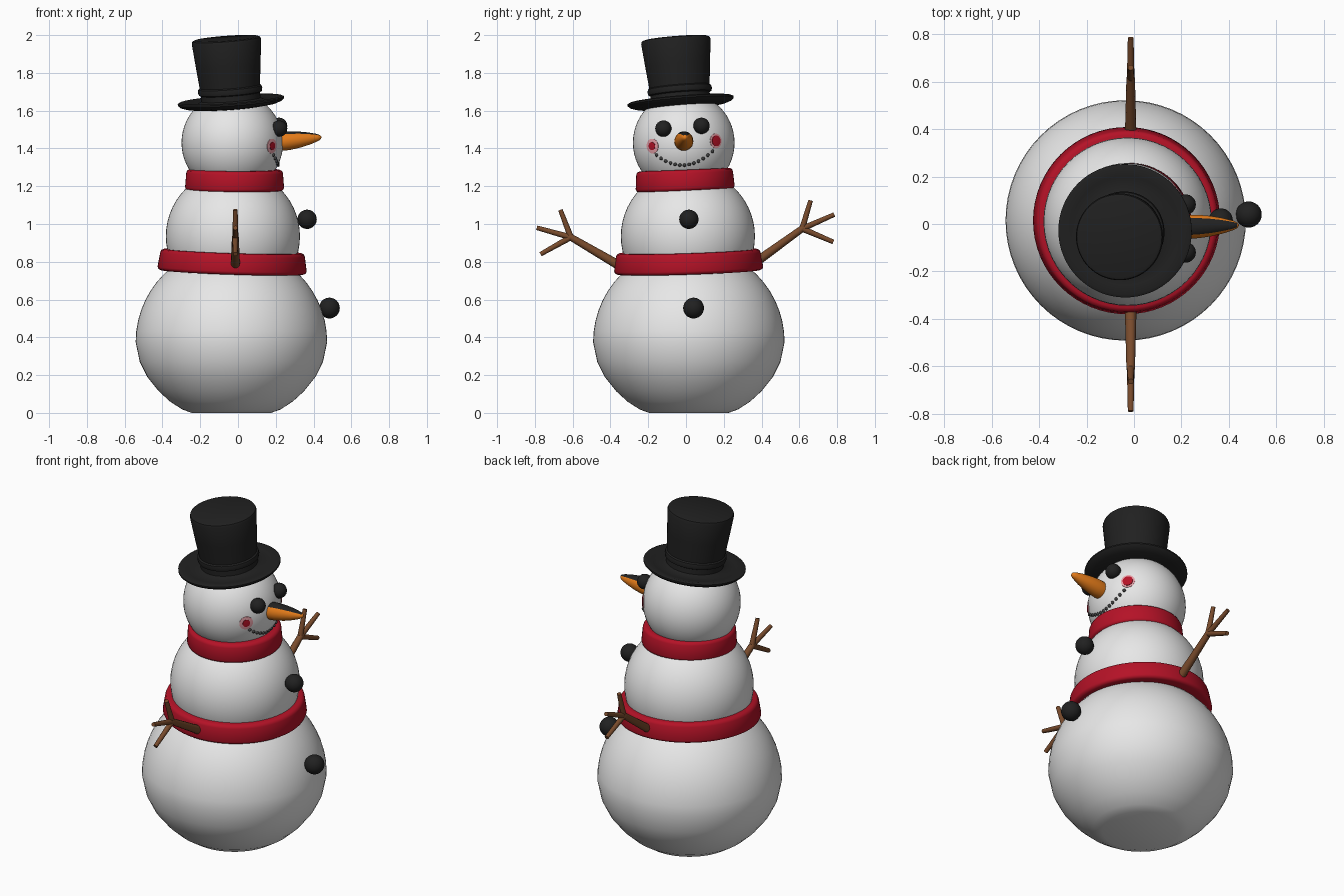
import bpy, bmesh, math
from mathutils import Vector, Matrix

if "Cube" in bpy.data.objects:
    bpy.data.objects.remove(bpy.data.objects["Cube"])


def mat(name, rgb):
    m = bpy.data.materials.new(name)
    m.diffuse_color = (*rgb, 1)
    m.use_nodes = True
    m.node_tree.nodes["Principled BSDF"].inputs["Base Color"].default_value = m.diffuse_color
    return m


WHITE = mat("snow white", (0.80, 0.80, 0.80))
BLACK = mat("coal black", (0.015, 0.015, 0.015))
RED = mat("scarf red", (0.46, 0.006, 0.02))
ORANGE = mat("carrot orange", (0.78, 0.20, 0.01))
BROWN = mat("twig brown", (0.19, 0.07, 0.025))
PINK = mat("cheek pink", (0.85, 0.38, 0.42))
GREY = mat("pebble grey", (0.05, 0.05, 0.05))
UP = Vector((0, 0, 1))


def finish(name, bm, material, angle=40):
    bmesh.ops.recalc_face_normals(bm, faces=bm.faces)
    me = bpy.data.meshes.new(name)
    bm.to_mesh(me)
    bm.free()
    ob = bpy.data.objects.new(name, me)
    bpy.context.collection.objects.link(ob)
    me.materials.append(material)
    bpy.ops.object.select_all(action='DESELECT')
    bpy.context.view_layer.objects.active = ob
    ob.select_set(True)
    bpy.ops.object.shade_smooth_by_angle(angle=math.radians(angle))
    return ob


def placed(loc, axis):
    return Matrix.Translation(loc) @ UP.rotation_difference(Vector(axis)).to_matrix().to_4x4()


def lathe(name, profile, loc, axis, material, closed=False, n=64, angle=40):
    """Revolve (radius, height) points around the given axis."""
    bm = bmesh.new()
    rings = []
    for r, z in profile:
        if r < 1e-5:
            rings.append([bm.verts.new((0, 0, z))] * n)
        else:
            rings.append([bm.verts.new((r * math.cos(t), r * math.sin(t), z))
                          for t in (2 * math.pi * i / n for i in range(n))])
    pairs = list(zip(rings, rings[1:]))
    if closed:
        pairs.append((rings[-1], rings[0]))
    for a, b in pairs:
        for i in range(n):
            j = (i + 1) % n
            vs = list(dict.fromkeys((a[i], a[j], b[j], b[i])))
            if len(vs) > 2:
                bm.faces.new(vs)
    bm.transform(placed(loc, axis))
    return finish(name, bm, material, angle)


def ball(name, loc, r, material, seg=32):
    bm = bmesh.new()
    bmesh.ops.create_uvsphere(bm, u_segments=seg, v_segments=seg // 2, radius=r)
    bm.transform(Matrix.Translation(loc))
    return finish(name, bm, material)


# Snow body: flattened base, chest and head
base = [(0, 0), (0.21, 0), (0.26, 0.018), (0.325, 0.06), (0.385, 0.115),
        (0.445, 0.19), (0.485, 0.27), (0.507, 0.375)]
base += [(0.507 * math.cos(t), 0.375 + 0.507 * math.sin(t))
         for t in (math.pi / 2 * i / 14 for i in range(1, 14))] + [(0, 0.882)]
lathe("lower_body", base, (-0.035, 0.015, 0), UP, WHITE)
ball("middle_body", (-0.027, 0.01, 0.935), 0.355, WHITE, 56)
HEAD, HR = Vector((-0.03, -0.012, 1.43)), 0.269
ball("head", HEAD, HR, WHITE, 56)


# Two tilted scarf bands
def band(name, loc, axis, ri, ro, h, flare):
    k = 0.018
    prof = [(ri, -h), (ro + flare - k, -h), (ro + flare - 0.005, -h + 0.006), (ro + flare, -h + k),
            (ro, h - k), (ro - 0.005, h - 0.006), (ro - k, h), (ri, h)]
    lathe(name, prof, loc, axis, RED, closed=True, angle=60)


band("waist_scarf", (-0.03, 0.013, 0.80), (0.033, -0.033, 1), 0.325, 0.383, 0.056, 0.012)
band("neck_scarf", (-0.018, -0.006, 1.232), (0.006, -0.04, 1), 0.21, 0.256, 0.056, 0.006)

# Top hat: dished brim, crown with rolled band
hat = [(0, -0.028), (0.16, -0.028), (0.24, -0.018), (0.27, -0.008), (0.282, 0.004),
       (0.282, 0.012), (0.27, 0.018), (0.23, 0.010), (0.175, 0.006), (0.158, 0.016),
       (0.157, 0.045), (0.167, 0.050), (0.171, 0.065), (0.168, 0.080), (0.160, 0.086),
       (0.172, 0.2), (0.184, 0.325), (0.180, 0.337), (0.168, 0.342), (0, 0.342)]
lathe("top_hat", hat, (-0.037, -0.028, 1.643), (-0.075, -0.08, 1), BLACK)

# Carrot nose, dark along the upper side
carrot = [(0, 0), (0.046, 0), (0.05, 0.05), (0.049, 0.08), (0.043, 0.13), (0.033, 0.18),
          (0.02, 0.225), (0.012, 0.242), (0, 0.25)]
nose = lathe("carrot_nose", carrot, (0.195, -0.013, 1.433), (0.25, 0.008, 0.027), ORANGE, n=32)
nose.data.materials.append(BLACK)
for p in nose.data.polygons:
    if p.normal.z > 0.72:
        p.material_index = 1

# Eyes and coat buttons
for side, y, z in (("right", -0.12, 1.505), ("left", 0.082, 1.52)):
    ball(side + "_eye", (0.218, y, z), 0.043, BLACK)
ball("upper_button", (0.366, 0.015, 1.025), 0.051, BLACK)
ball("lower_button", (0.484, 0.04, 0.555), 0.055, BLACK)

# Pebble smile along an arc on the face
for i in range(13):
    t = i / 6 - 1
    y = -0.008 + 0.148 * t
    z = 1.312 + 0.063 * t * t + 0.01 * t
    dy, dz = y - HEAD.y, z - HEAD.z
    x = HEAD.x + math.sqrt(HR ** 2 - dy * dy - dz * dz)
    ball("mouth_pebble", (x, y, z), 0.0095, GREY, 12)


# Cheeks: thin spherical caps, pink ring with red centre
def cap(name, direction, size, lift, material):
    R, a = HR + lift, size / HR
    prof = [(R * math.sin(a * i / 5), R * math.cos(a * i / 5)) for i in range(6)]
    prof.append((HR * math.sin(a), HR * math.cos(a) - 0.002))
    lathe(name, prof, HEAD, direction, material, n=28)


for side, d, r in (("right", (0.212, -0.168, -0.018), 0.021), ("left", (0.209, 0.172, 0.01), 0.028)):
    cap(side + "_cheek_ring", d, 0.039, 0.002, PINK)
    cap(side + "_cheek_centre", d, r, 0.005, RED)


# Twig arms with three fingers each
def twig(name, y0, z0, y1, z1, r0, r1):
    d = Vector((0, y1 - y0, z1 - z0))
    L = d.length
    lathe(name, [(0, 0), (r0, 0), (r1, L), (0, L)], (-0.014, y0, z0), d, BROWN, n=12)


arms = {"right": ((-0.31, 0.755), (-0.61, 0.93), [(-0.79, 0.98), (-0.665, 1.075), (-0.77, 0.84)]),
        "left": ((0.31, 0.755), (0.615, 0.975), [(0.785, 1.05), (0.66, 1.125), (0.78, 0.905)])}
for side, (root, fork, tips) in arms.items():
    twig(side + "_arm", *root, *fork, 0.026, 0.018)
    ball(side + "_arm_fork", (-0.014, *fork), 0.018, BROWN, 12)
    for tip in tips:
        twig(side + "_finger", *fork, *tip, 0.016, 0.012)
